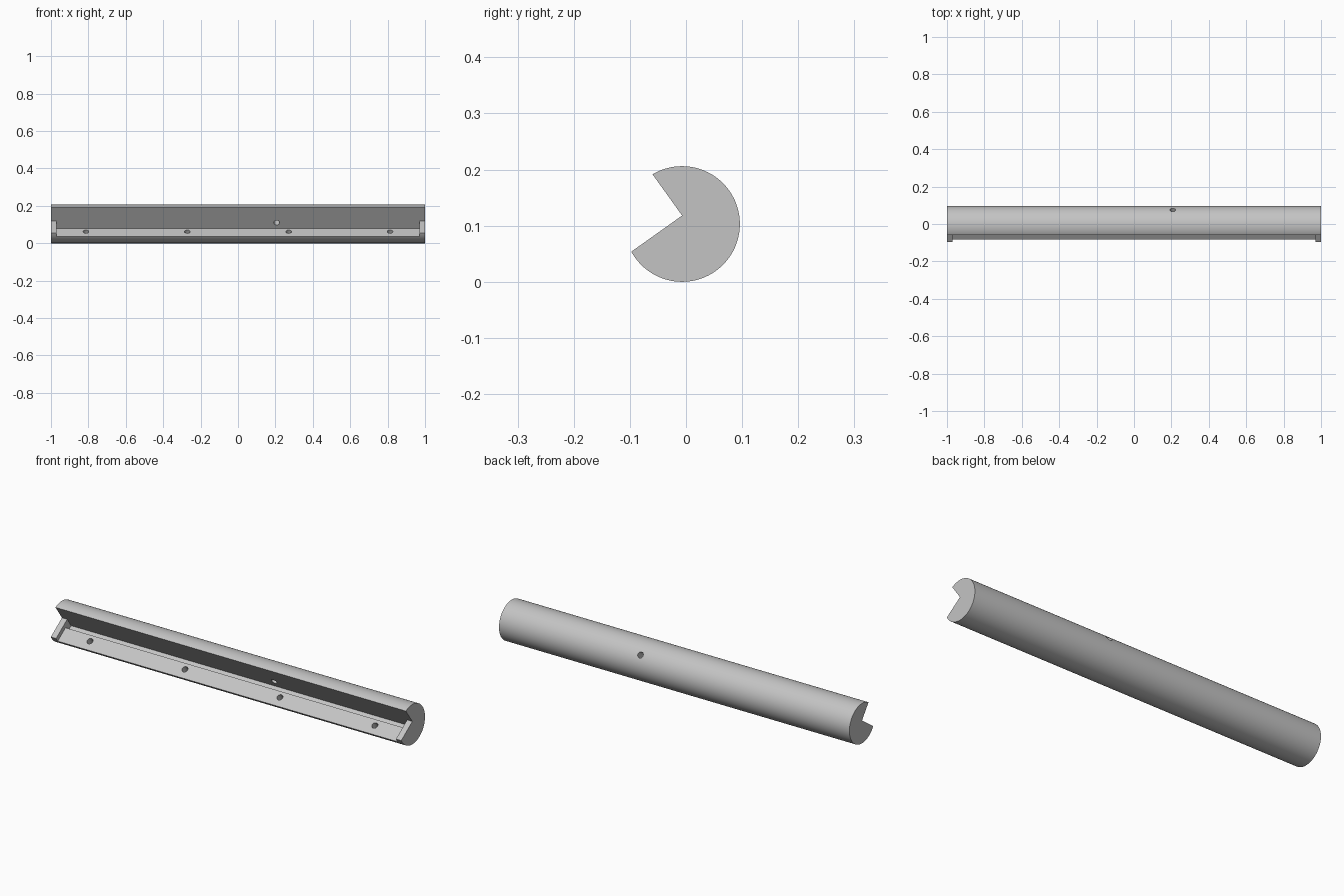
import bpy, bmesh, math
from mathutils import Vector

if "Cube" in bpy.data.objects:
    bpy.data.objects.remove(bpy.data.objects["Cube"], do_unlink=True)

R, CY, CZ = 0.103, -0.007, 0.103           # rod radius and axis
APEX = Vector((0, -0.007, 0.118))          # inner corner of the notch
OUT = Vector((0, -0.815, -0.58)).normalized()   # along the lower notch face, outward
DOWN = Vector((0, 0.58, -0.815)).normalized()   # into the lower notch face

grey = bpy.data.materials.new("Plain grey")
grey.use_nodes = True
colour = (0.55, 0.55, 0.55, 1)
grey.diffuse_color = colour
grey.node_tree.nodes["Principled BSDF"].inputs["Base Color"].default_value = colour


def notch(t, s):
    """Point given by distance out along the lower face and depth below it."""
    return APEX + OUT * t + DOWN * s


def extrude(name, points, half):
    """Extrude a cross-section along x from -half to half."""
    bm = bmesh.new()
    face = bm.faces.new([bm.verts.new((-half, p.y, p.z)) for p in points])
    made = bmesh.ops.extrude_face_region(bm, geom=[face])["geom"]
    verts = [g for g in made if isinstance(g, bmesh.types.BMVert)]
    bmesh.ops.translate(bm, verts=verts, vec=(2 * half, 0, 0))
    bmesh.ops.recalc_face_normals(bm, faces=bm.faces)
    mesh = bpy.data.meshes.new(name)
    bm.to_mesh(mesh)
    bm.free()
    mesh.materials.append(grey)
    ob = bpy.data.objects.new(name, mesh)
    bpy.context.collection.objects.link(ob)
    return ob


def drill(name, centre, axis, depth, radius=0.015):
    """Round cutter reaching the same depth to both sides of its centre."""
    bpy.ops.mesh.primitive_cylinder_add(
        vertices=32, radius=radius, depth=2 * depth, location=centre,
        rotation=axis.to_track_quat('Z', 'Y').to_euler())
    ob = bpy.context.object
    ob.name = name
    ob.data.materials.append(grey)
    return ob


# Rod with a right-angled notch along its whole length
start, end, steps = math.radians(120.7), math.radians(-151.4), 96
profile = [APEX]
for i in range(steps + 1):
    a = start + (end - start) * i / steps
    profile.append(Vector((0, CY + R * math.cos(a), CZ + R * math.sin(a))))
rod = extrude("notched_rod", profile, 1.0)

# Recessed ledge and deeper channel, leaving a small stop at each end
section = [(0, 0), (0.01, -0.02), (0.2, -0.02), (0.2, 0.023),
           (0.033, 0.023), (0.033, 0.055), (0, 0.055)]
cutters = [extrude("ledge_cutter", [notch(t, s) for t, s in section], 0.97)]

# Four blind screw holes in the ledge
for x in (-0.813, -0.271, 0.271, 0.813):
    cutters.append(drill("screw_hole_cutter", notch(0.064, 0.023) + Vector((x, 0, 0)), DOWN, 0.035))

# Cable hole from the notch wall through to the back
cutters.append(drill("cable_hole_cutter", notch(-0.06, 0.01) + Vector((0.207, 0, 0)), OUT, 0.08))

bpy.ops.object.select_all(action='DESELECT')
rod.select_set(True)
bpy.context.view_layer.objects.active = rod
for cutter in cutters:
    cutter.hide_render = True
    mod = rod.modifiers.new("Cut", 'BOOLEAN')
    mod.operation = 'DIFFERENCE'
    mod.solver = 'EXACT'
    mod.object = cutter
    bpy.ops.object.modifier_apply(modifier=mod.name)
    bpy.data.objects.remove(cutter, do_unlink=True)

bpy.ops.object.shade_smooth_by_angle(angle=math.radians(30))
